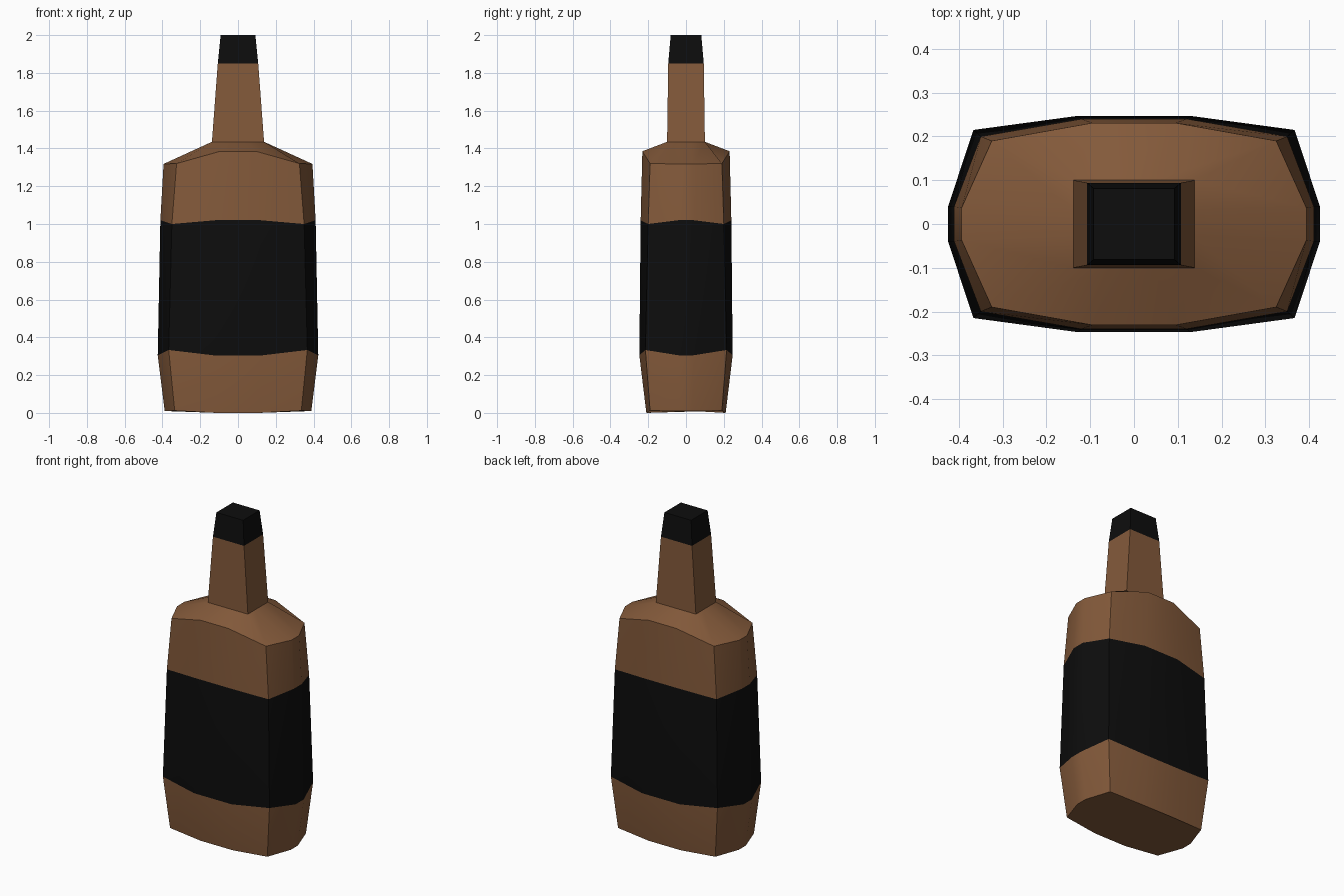
import bpy
import bmesh
import math

cube = bpy.data.objects.get("Cube")
if cube:
    bpy.data.objects.remove(cube, do_unlink=True)


def make_material(name, rgb):
    mat = bpy.data.materials.new(name)
    mat.use_nodes = True
    colour = (*rgb, 1.0)
    mat.diffuse_color = colour
    mat.node_tree.nodes["Principled BSDF"].inputs["Base Color"].default_value = colour
    return mat


brown = make_material("brown_glass", (0.23, 0.102, 0.043))
black = make_material("black_label", (0.004, 0.004, 0.004))


def twelve_sided(front, corner, side):
    """Mirror one quarter (front, corner, side points) into a full ring."""
    ring = []
    quarter = [side, corner, front]
    for sx, sy, pts in ((1, 1, quarter), (-1, 1, quarter[::-1]),
                        (-1, -1, quarter), (1, -1, quarter[::-1])):
        ring += [(sx * x, sy * y, z) for x, y, z in pts]
    return ring


def rectangle(x, y, z):
    return [(x, y, z), (-x, y, z), (-x, -y, z), (x, -y, z)]


def loft(name, rings, mats, cap_bottom, cap_top):
    """Skin successive rings; mats holds the material index of each band."""
    bm = bmesh.new()
    loops = [[bm.verts.new(p) for p in ring] for ring in rings]
    n = len(rings[0])
    for low, high, index in zip(loops, loops[1:], mats):
        for i in range(n):
            j = (i + 1) % n
            bm.faces.new((low[i], low[j], high[j], high[i])).material_index = index
    if cap_bottom:
        bm.faces.new(loops[0][::-1]).material_index = mats[0]
    if cap_top:
        bm.faces.new(loops[-1]).material_index = mats[-1]
    bmesh.ops.recalc_face_normals(bm, faces=bm.faces)
    mesh = bpy.data.meshes.new(name)
    bm.to_mesh(mesh)
    bm.free()
    mesh.materials.append(brown)
    mesh.materials.append(black)
    obj = bpy.data.objects.new(name, mesh)
    bpy.context.collection.objects.link(obj)
    bpy.ops.object.select_all(action="DESELECT")
    obj.select_set(True)
    bpy.context.view_layer.objects.active = obj
    bpy.ops.object.shade_smooth_by_angle(angle=math.radians(30))
    return obj


# Body: base, label bottom, label top, shoulder rim, neck foot
body_rings = [
    twelve_sided((0.11, 0.21, 0.0), (0.335, 0.19, 0.012), (0.388, 0.035, 0.01)),
    twelve_sided((0.13, 0.247, 0.305), (0.367, 0.215, 0.333), (0.425, 0.04, 0.305)),
    twelve_sided((0.12, 0.24, 1.02), (0.35, 0.2, 1.0), (0.411, 0.04, 1.02)),
    twelve_sided((0.095, 0.231, 1.385), (0.325, 0.19, 1.32), (0.394, 0.037, 1.318)),
    twelve_sided((0.045, 0.1, 1.435), (0.138, 0.1, 1.435), (0.138, 0.03, 1.435)),
]
loft("bottle_body", body_rings, [0, 1, 0, 0], True, False)

# Neck and cap
cap_joint = rectangle(0.107, 0.094, 1.85)
loft("bottle_neck", [rectangle(0.138, 0.1, 1.435), cap_joint], [0], False, False)
loft("bottle_cap", [cap_joint, rectangle(0.092, 0.081, 2.0)], [1], False, True)
